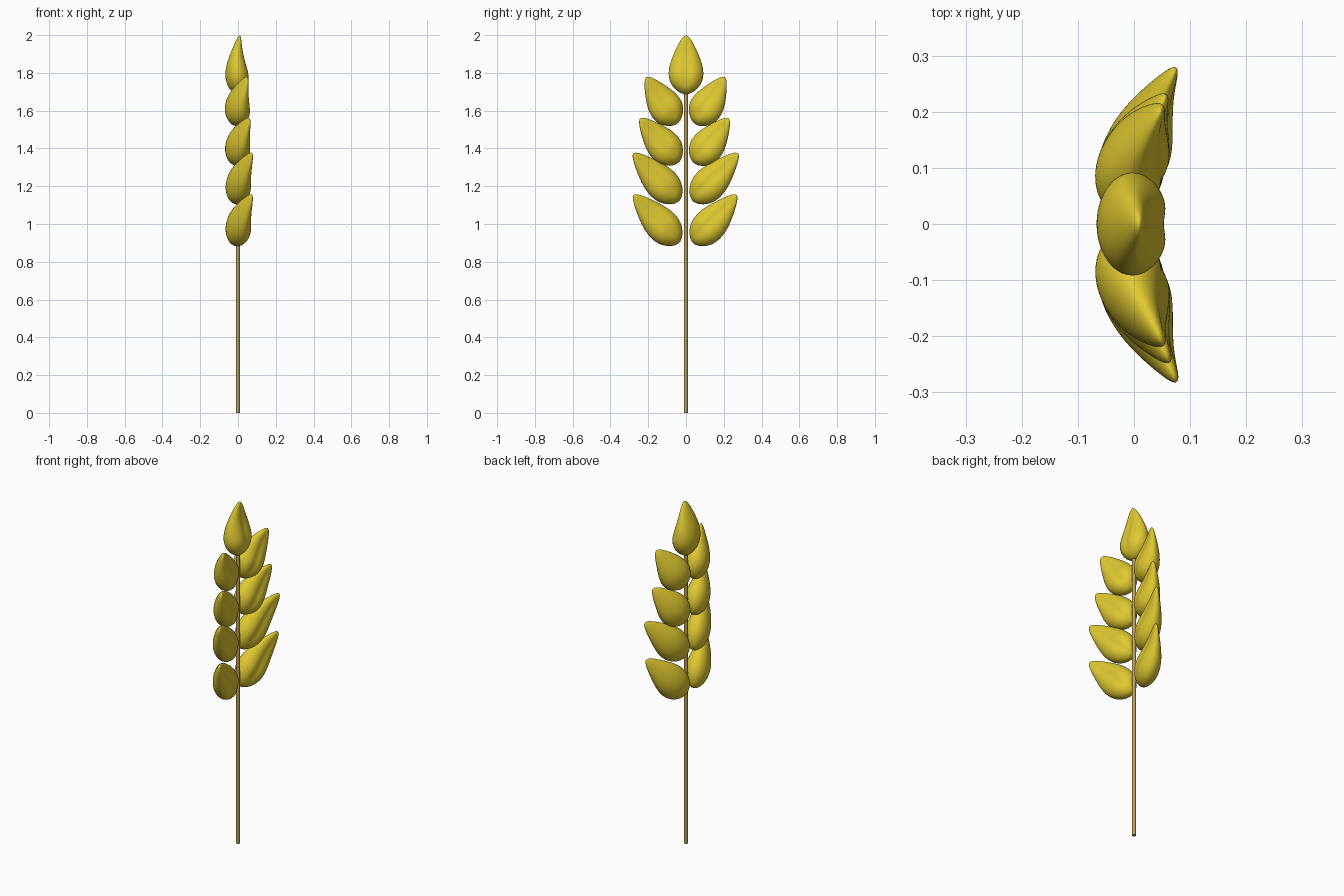
import bpy, bmesh, math
from mathutils import Matrix, Vector

if "Cube" in bpy.data.objects:
    bpy.data.objects.remove(bpy.data.objects["Cube"])


def material(name, color):
    m = bpy.data.materials.new(name)
    m.diffuse_color = color
    m.use_nodes = True
    m.node_tree.nodes["Principled BSDF"].inputs["Base Color"].default_value = m.diffuse_color
    return m


GOLD = material("grain_gold", (0.74, 0.58, 0.03, 1))
STRAW = material("straw_brown", (0.50, 0.34, 0.10, 1))

# Grain stations: fraction of length, half width, back depth, front depth
STATIONS = [
    (0.025, 0.32, -0.024, 0.024), (0.10, 0.66, -0.047, 0.047),
    (0.20, 0.89, -0.063, 0.061), (0.33, 1.00, -0.070, 0.066),
    (0.50, 0.93, -0.063, 0.049), (0.68, 0.70, -0.043, 0.033),
    (0.84, 0.45, -0.021, 0.025), (0.96, 0.21, -0.004, 0.020),
]
SIDES = 20


def grain(name, length, half_width, matrix):
    """Teardrop kernel along +Z with a creased, hollowed face on +X."""
    bm = bmesh.new()
    rings = []
    for t, w, back, front in STATIONS:
        ring = []
        mid, depth = (front + back) / 2, (front - back) / 2
        for i in range(SIDES):
            a = math.tau * i / SIDES
            x, y = mid + depth * math.cos(a), half_width * w * math.sin(a)
            if math.cos(a) > 0 and t > 0.15:
                x -= 0.013 * w * math.exp(-(y / 0.02) ** 2)
            ring.append(bm.verts.new((x, y, t * length)))
        rings.append(ring)
    base = bm.verts.new((0, 0, 0))
    tip = bm.verts.new((0.009, 0, length * 1.005))
    for i in range(SIDES):
        j = (i + 1) % SIDES
        for lo, hi in zip(rings, rings[1:]):
            bm.faces.new((lo[i], lo[j], hi[j], hi[i]))
        bm.faces.new((base, rings[0][j], rings[0][i]))
        bm.faces.new((tip, rings[-1][i], rings[-1][j]))
    bmesh.ops.transform(bm, matrix=matrix, verts=bm.verts)
    bmesh.ops.recalc_face_normals(bm, faces=bm.faces)
    for f in bm.faces:
        f.smooth = True
    me = bpy.data.meshes.new(name)
    bm.to_mesh(me)
    bm.free()
    me.materials.append(GOLD)
    ob = bpy.data.objects.new(name, me)
    bpy.context.collection.objects.link(ob)
    sub = ob.modifiers.new("smooth", 'SUBSURF')
    sub.levels = sub.render_levels = 2


# Stem
bpy.ops.mesh.primitive_cylinder_add(vertices=16, radius=0.011, depth=1.74,
                                    location=(0, 0, 0.87))
stem = bpy.context.object
stem.name = "stem"
stem.data.materials.append(STRAW)
bpy.ops.object.shade_smooth_by_angle()

# Top grain stands upright
grain("top_grain", 0.315, 0.096, Matrix.Translation((0, 0, 1.685)))

# Paired side grains: bottom height, right tip y, left tip y, tip height
ROWS = [(0.872, 0.272, 0.282, 1.155), (1.093, 0.280, 0.283, 1.375),
        (1.300, 0.230, 0.247, 1.560), (1.512, 0.209, 0.214, 1.778)]
TURN = math.radians(20)
for n, (bottom, right, left, top) in enumerate(ROWS, 1):
    for side, tip_y, label in ((1, right, "right"), (-1, left, "left")):
        centre = Vector((0, side * 0.097, bottom + 0.092))
        pivot = Matrix.Translation((0, side * 0.1, 0))
        tip = Vector((0, side * (0.1 + (tip_y - 0.1) / math.cos(TURN)), top))
        axis = (tip - centre).normalized()
        start = centre - axis * 0.092
        tilt = math.atan2(-axis.y, axis.z)
        place = (pivot @ Matrix.Rotation(-side * TURN, 4, 'Z') @ pivot.inverted()
                 @ Matrix.Translation(start) @ Matrix.Rotation(tilt, 4, 'X'))
        grain(f"grain_{label}_{n}", (tip - start).length, 0.094, place)
